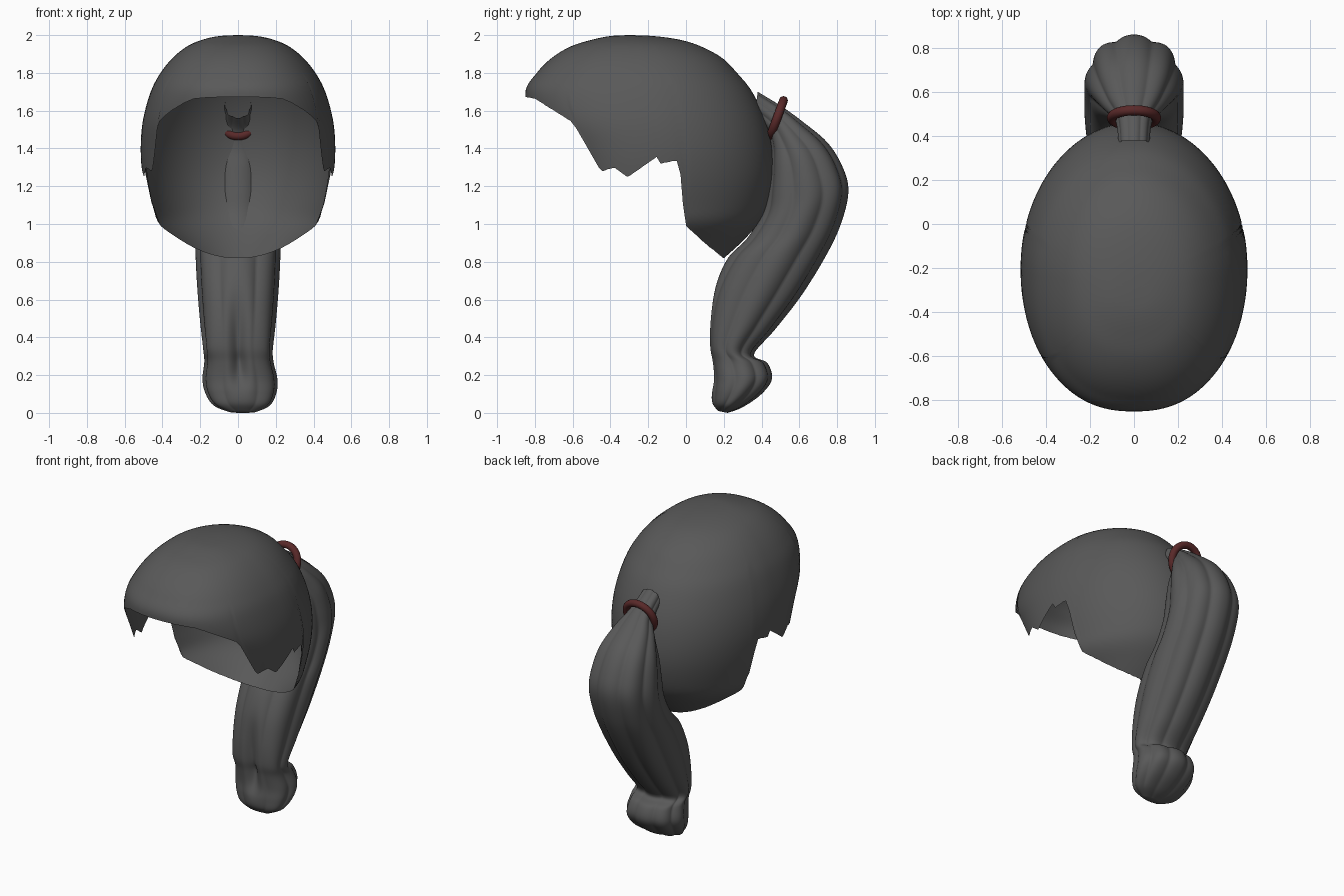
import bpy, bmesh, math
from mathutils import Vector

if "Cube" in bpy.data.objects:
    bpy.data.objects.remove(bpy.data.objects["Cube"])


def spline(rows, u):
    """Smooth (Catmull-Rom) interpolation through a list of tuples."""
    n = len(rows) - 1
    i = min(int(u), n - 1)
    t = u - i
    p = [rows[max(0, min(n, i + k))] for k in (-1, 0, 1, 2)]
    return [0.5 * (2 * b + (c - a) * t + (2 * a - 5 * b + 4 * c - d) * t * t
                   + (3 * b - a - 3 * c + d) * t ** 3) for a, b, c, d in zip(*p)]


def linear(pts, x):
    for (x0, y0), (x1, y1) in zip(pts, pts[1:]):
        if x <= x1:
            return y0 + (y1 - y0) * max(0, (x - x0)) / (x1 - x0)
    return pts[-1][1]


def loft(name, loops, mat, close_end=False):
    """Bridge closed loops of equal length into a smooth skin."""
    bm = bmesh.new()
    rings = [[bm.verts.new(p) for p in loop] for loop in loops]
    n = len(rings[0])
    for a, b in zip(rings, rings[1:]):
        for j in range(n):
            k = (j + 1) % n
            bm.faces.new((a[j], b[j], b[k], a[k]))
    if close_end:
        bm.faces.new(rings[-1])
    bmesh.ops.remove_doubles(bm, verts=bm.verts, dist=0.0003)
    bmesh.ops.recalc_face_normals(bm, faces=bm.faces)
    me = bpy.data.meshes.new(name)
    bm.to_mesh(me)
    bm.free()
    me.materials.append(mat)
    ob = bpy.data.objects.new(name, me)
    bpy.context.collection.objects.link(ob)
    for f in me.polygons:
        f.use_smooth = True
    return ob


def material(name, rgb):
    m = bpy.data.materials.new(name)
    m.diffuse_color = (*rgb, 1)
    m.use_nodes = True
    m.node_tree.nodes["Principled BSDF"].inputs["Base Color"].default_value = m.diffuse_color
    return m


hair = material("hair_grey", (0.1, 0.1, 0.1))
red = material("band_red", (0.1, 0.022, 0.022))

# Hair cap: sections (z, middle y, front y, back y, half width), crown to nape
CAP = [(2.0, -.30, -.30, -.30, 0), (1.995, -.30, -.40, -.17, .10),
       (1.975, -.28, -.50, -.03, .19), (1.94, -.26, -.61, .08, .27),
       (1.88, -.25, -.71, .19, .345), (1.8, -.24, -.79, .27, .41),
       (1.7, -.23, -.85, .35, .462), (1.55, -.22, -.82, .42, .503),
       (1.4, -.2, -.72, .455, .515), (1.25, -.2, -.65, .46, .505),
       (1.1, -.2, -.62, .43, .475), (1.0, -.18, -.6, .38, .44),
       (.9, -.12, -.5, .29, .33), (.81, -.1, -.4, .19, .24)]
# Hem height along y, seen from the side
HEM = [(-.9, 1.685), (-.8, 1.665), (-.6, 1.54), (-.45, 1.28), (-.38, 1.30),
       (-.31, 1.25), (-.25, 1.29), (-.15, 1.36), (-.14, 1.32), (-.05, 1.34),
       (-.025, 1.25), (-.01, 1.0), (.1, .9), (.2, .82), (.5, .82)]


def cap_point(u, a):
    z, mid, yf, yb, w = spline(CAP, u)
    s, c = math.sin(a), math.cos(a)
    e = 2 / 2.35 if c > 0 else 1
    y = mid + (yf - mid) * abs(c) ** e if c > 0 else mid + (yb - mid) * abs(c)
    return Vector((math.copysign(w * abs(s) ** e, s), y, z))


def hem_u(a):
    u, top = 3.0, len(CAP) - 1
    while u < top:
        p = cap_point(u, a)
        if p.z <= linear(HEM, p.y):
            break
        u += 0.02
    return min(u, top)


N, ROWS = 192, 44
angles = [2 * math.pi * j / N for j in range(N)]
ends = [hem_u(a) for a in angles]
loft("hair_cap", [[cap_point(e * i / ROWS, a) for a, e in zip(angles, ends)]
                  for i in range(ROWS + 1)], hair)

# Ponytail: sections (outer y, outer z, inner y, inner z, half width)
TAIL = [(.38, 1.70, .36, 1.56, .07), (.51, 1.62, .43, 1.49, .085),
        (.62, 1.54, .45, 1.40, .14), (.75, 1.43, .44, 1.30, .19),
        (.83, 1.3, .425, 1.18, .215), (.86, 1.17, .40, 1.05, .225),
        (.82, 1.0, .32, .92, .225), (.74, .83, .22, .82, .225),
        (.61, .62, .14, .66, .215), (.47, .44, .11, .5, .20),
        (.36, .31, .11, .36, .185), (.43, .265, .12, .27, .185),
        (.455, .18, .13, .18, .20), (.40, .10, .13, .11, .19),
        (.30, .03, .14, .05, .15), (.22, 0, .17, .01, .07)]


def tail_loop(u, n=128):
    oy, oz, iy, iz, w = spline(TAIL, u)
    loop = []
    for j in range(n):
        a = 2 * math.pi * j / n
        # rounded locks with sharp grooves, plus a torn slit low on the front
        k = 0.91 + 0.09 * abs(math.cos(4 * a + 0.06 * u * math.sin(a)))
        slit = math.exp(-((u - 10.5) / 1.8) ** 2)
        k -= 0.45 * slit * math.exp(-((a - math.pi) / 0.22) ** 2)
        c, s = math.cos(a) * k, math.sin(a) * k
        s = math.copysign(abs(s) ** 0.9, s)
        drift = 0.025 * max(0, u - 10) / 5
        loop.append((w * s + drift, (oy + iy) / 2 + (oy - iy) / 2 * c,
                     (oz + iz) / 2 + (oz - iz) / 2 * c))
    return loop


STEPS = 90
loft("ponytail", [tail_loop((len(TAIL) - 1) * i / STEPS) for i in range(STEPS + 1)],
     hair, close_end=True)

# Hair band around the root of the ponytail
bpy.ops.mesh.primitive_torus_add(major_radius=.1, minor_radius=.023, major_segments=48,
                                 minor_segments=16, location=(0, .482, 1.56),
                                 rotation=(math.radians(-110), 0, 0))
band = bpy.context.object
band.name = "hair_band"
band.data.materials.append(red)
bpy.ops.object.shade_smooth()
